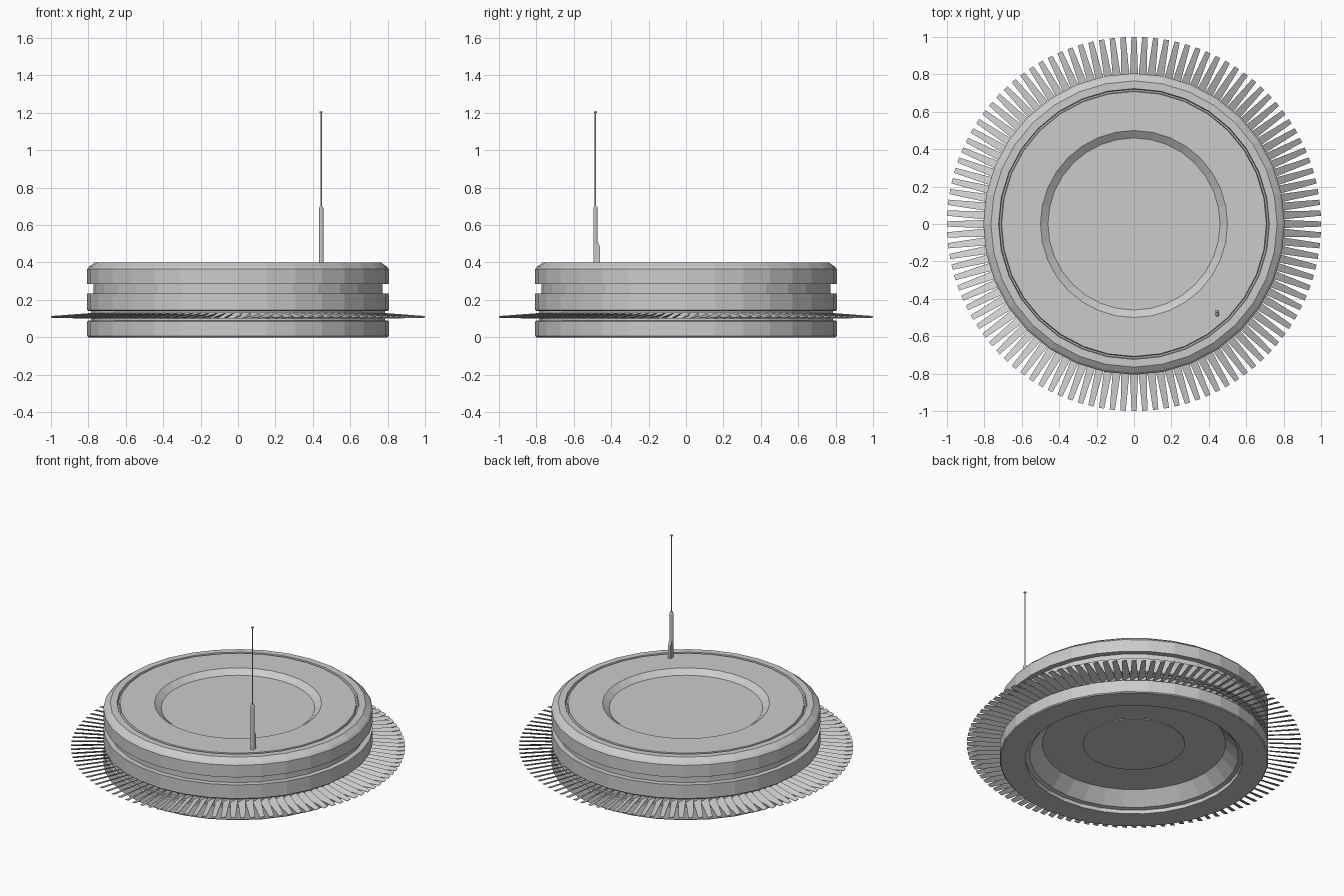
import bpy, bmesh
from math import sin, cos, pi

if "Cube" in bpy.data.objects:
    bpy.data.objects.remove(bpy.data.objects["Cube"])

SEG = 32


def new_object(name, bm):
    bmesh.ops.recalc_face_normals(bm, faces=bm.faces)
    me = bpy.data.meshes.new(name)
    bm.to_mesh(me)
    bm.free()
    ob = bpy.data.objects.new(name, me)
    bpy.context.collection.objects.link(ob)
    return ob


def lathe(name, profile, centre=(0, 0), seg=SEG):
    """Revolve (radius, z) points about a vertical axis; radius 0 makes a pole."""
    bm = bmesh.new()
    rings = []
    for r, z in profile:
        n = 1 if r == 0 else seg
        rings.append([bm.verts.new((centre[0] + r * cos(2 * pi * i / seg),
                                    centre[1] + r * sin(2 * pi * i / seg), z)) for i in range(n)])
    for a, b in zip(rings, rings[1:]):
        for i in range(seg):
            j = (i + 1) % seg
            quad = [a[i % len(a)], a[j % len(a)], b[j % len(b)], b[i % len(b)]]
            bm.faces.new(list(dict.fromkeys(quad)))
    return new_object(name, bm)


# Main housing: hollow underside, blade slot, recessed waist, grooved and dished lid
lathe("housing", [
    (0, 0.105), (0.305, 0.105), (0.305, 0.11), (0.55, 0.11),
    (0.625, 0.03), (0.65, 0.025), (0.65, 0.0),
    (0.80, 0.0), (0.806, 0.006), (0.806, 0.085), (0.80, 0.09),
    (0.785, 0.09), (0.785, 0.10), (0.77, 0.10),
    (0.77, 0.13), (0.785, 0.13), (0.785, 0.14),
    (0.80, 0.14), (0.806, 0.145), (0.806, 0.235),
    (0.772, 0.235), (0.772, 0.285),
    (0.806, 0.285), (0.806, 0.365), (0.795, 0.378), (0.765, 0.40),
    (0.724, 0.40), (0.72, 0.38), (0.712, 0.38), (0.708, 0.40),
    (0.50, 0.40), (0.46, 0.37), (0, 0.37)])

# Skirt of thin tilted blades
COUNT = 108
bm = bmesh.new()
for k in range(COUNT):
    a = 2 * pi * k / COUNT
    ends = []
    for r, half_width, rise in ((0.76, 0.023, 0.015), (1.0, 0.014, 0.003)):
        z = 0.115 if r < 0.9 else 0.109
        loop = []
        for side, dz in ((-1, -0.0015), (1, -0.0015), (1, 0.0015), (-1, 0.0015)):
            t = side * half_width
            loop.append(bm.verts.new((r * cos(a) - t * sin(a),
                                      r * sin(a) + t * cos(a), z + side * rise + dz)))
        ends.append(loop)
    root, tip = ends
    bm.faces.new(root)
    bm.faces.new(tip)
    for i in range(4):
        j = (i + 1) % 4
        bm.faces.new((root[i], root[j], tip[j], tip[i]))
new_object("blade_skirt", bm)


def extrude_x(name, outline, x0, x1):
    """Extrude a (y, z) outline along x."""
    bm = bmesh.new()
    face = bm.faces.new([bm.verts.new((x0, y, z)) for y, z in outline])
    ext = bmesh.ops.extrude_face_region(bm, geom=[face])["geom"]
    bmesh.ops.translate(bm, vec=(x1 - x0, 0, 0),
                        verts=[v for v in ext if isinstance(v, bmesh.types.BMVert)])
    return new_object(name, bm)


# Antenna: sleeve, rear clip, thin rod with a tip
AX, AY = 0.445, -0.484
lathe("antenna_sleeve", [(0, 0.395), (0.0115, 0.395), (0.0115, 0.69),
                         (0.008, 0.70), (0, 0.70)], (AX, AY), 12)
extrude_x("antenna_clip", [(AY, 0.395), (-0.459, 0.395), (-0.459, 0.485),
                           (-0.470, 0.505), (AY, 0.505)], AX - 0.009, AX + 0.009)
lathe("antenna_rod", [(0, 0.69), (0.004, 0.69), (0.004, 1.198), (0.008, 1.20),
                      (0.008, 1.206), (0, 1.209)], (AX, AY), 8)
